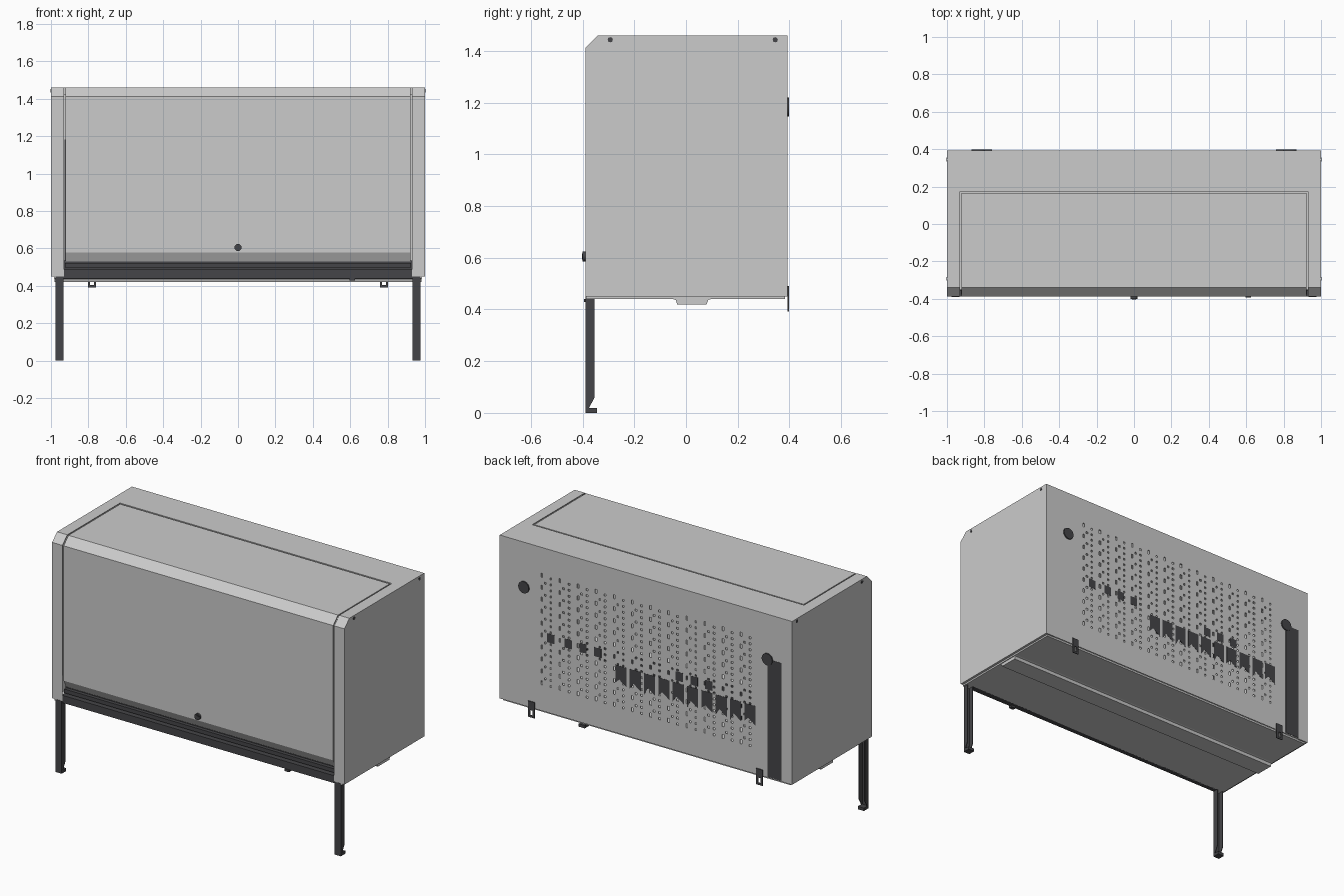
import bpy, bmesh
from mathutils import Matrix

if "Cube" in bpy.data.objects:
    bpy.data.objects.remove(bpy.data.objects["Cube"])

dark = bpy.data.materials.new("dark_grey")
dark.diffuse_color = (0.06, 0.06, 0.065, 1)
dark.use_nodes = True
dark.node_tree.nodes["Principled BSDF"].inputs["Base Color"].default_value = dark.diffuse_color


def finish(bm, name, thick=0, mat=None):
    if thick:
        bmesh.ops.recalc_face_normals(bm, faces=bm.faces)
    me = bpy.data.meshes.new(name)
    bm.to_mesh(me)
    bm.free()
    ob = bpy.data.objects.new(name, me)
    bpy.context.collection.objects.link(ob)
    if mat:
        me.materials.append(mat)
    if thick:
        m = ob.modifiers.new("thickness", 'SOLIDIFY')
        m.thickness = thick
        m.offset = -1
        m.use_even_offset = True
    return ob


def boxes(name, lims, mat=None):
    """One object from boxes given as (x0, x1, y0, y1, z0, z1)."""
    bm = bmesh.new()
    for x0, x1, y0, y1, z0, z1 in lims:
        bmesh.ops.create_cube(bm, size=1, matrix=Matrix.Translation(
            ((x0 + x1) / 2, (y0 + y1) / 2, (z0 + z1) / 2)) @ Matrix.Diagonal(
            (abs(x1 - x0), y1 - y0, z1 - z0, 1)))
    return finish(bm, name, mat=mat)


def prism(name, profiles, mat=None):
    """Closed y-z profiles extruded along x: list of (points, x0, x1)."""
    bm = bmesh.new()
    for pts, x0, x1 in profiles:
        f = bm.faces.new([bm.verts.new((x0, y, z)) for y, z in pts])
        r = bmesh.ops.extrude_face_region(bm, geom=[f], use_keep_orig=True)
        for v in r["geom"]:
            if isinstance(v, bmesh.types.BMVert):
                v.co.x = x1
    bmesh.ops.recalc_face_normals(bm, faces=bm.faces)
    return finish(bm, name, mat=mat)


def ribbon(pts, t):
    """Closed outline of an open y-z polyline, offset to its left by t."""
    from mathutils import Vector
    p = [Vector(q) for q in pts]
    n = [(b - a).normalized() for a, b in zip(p, p[1:])]
    n = [Vector((-d.y, d.x)) for d in n]
    inner = []
    for i, q in enumerate(p):
        a, b = n[max(i - 1, 0)], n[min(i, len(n) - 1)]
        m = (a + b) / (1 + a.dot(b))
        inner.append(q + m * t)
    return [tuple(q) for q in p] + [tuple(q) for q in reversed(inner)]


def disc(name, axis, loc, r, depth, mat=None, seg=20):
    bm = bmesh.new()
    rot = Matrix.Rotation(1.5707963, 4, 'X' if axis == 'Y' else 'Y')
    bmesh.ops.create_cone(bm, cap_ends=True, segments=seg, radius1=r, radius2=r,
                          depth=depth, matrix=Matrix.Translation(loc) @ rot)
    ob = finish(bm, name, mat=mat)
    bpy.context.view_layer.objects.active = ob
    ob.select_set(True)
    bpy.ops.object.shade_smooth_by_angle()
    ob.select_set(False)
    return ob


# side covers: end sheet with a folded skirt, plus legs, brackets and bolts
outline = [(-0.388, 0.45), (0.392, 0.45), (0.392, 1.46), (-0.34, 1.46), (-0.388, 1.413)]
leg_side = [(-0.388, 0.45), (-0.388, 0.0), (-0.375, 0.0), (-0.375, 0.02),
            (-0.353, 0.06), (-0.353, 0.45)]
for s, side in ((-1, "left"), (1, "right")):
    bm = bmesh.new()
    outer = [bm.verts.new((s, y, z)) for y, z in outline]
    inner = [bm.verts.new((s * 0.93, y, z)) for y, z in outline]
    bm.faces.new(outer if s > 0 else outer[::-1])
    for i in range(5):
        q = [outer[i], inner[i], inner[(i + 1) % 5], outer[(i + 1) % 5]]
        bm.faces.new(q if s > 0 else q[::-1])
    bm.normal_update()
    ob = finish(bm, side + "_side_cover")
    m = ob.modifiers.new("thickness", 'SOLIDIFY')
    m.thickness = 0.005

    prism(side + "_front_leg", [(leg_side, s * 0.934, s * 0.938),
                                (leg_side, s * 0.972, s * 0.976)], dark)
    boxes(side + "_leg_face", [(s * 0.934, s * 0.976, -0.389, -0.384, 0.0, 0.45)], dark)
    boxes(side + "_foot", [(s * 0.934, s * 0.976, -0.388, -0.345, 0.0, 0.018)], dark)

    x0, x1 = s * 0.758, s * 0.802
    boxes(side + "_wall_bracket", [
        (x0, x1, 0.393, 0.398, 0.437, 0.49), (x0, x1, 0.393, 0.398, 0.392, 0.405),
        (x0, x0 + s * 0.012, 0.393, 0.398, 0.405, 0.437),
        (x1 - s * 0.012, x1, 0.393, 0.398, 0.405, 0.437)], dark)
    for i, y in enumerate((-0.293, 0.345)):
        disc(f"{side}_bolt_{i}", 'X', (s * 0.9995, y, 1.443), 0.01, 0.004, dark, 12)
    disc(side + "_cable_grommet", 'Y', (s * 0.833, 0.393, 1.183), 0.036, 0.012, dark, 24)

# lid and front door in one folded sheet, its lower edge folded in as a grip
lid = [(0.166, 1.44), (0.166, 1.459), (-0.34, 1.459), (-0.387, 1.412),
       (-0.387, 0.578), (-0.362, 0.53)]
prism("lid_and_door", [(ribbon(lid, 0.006), -0.922, 0.922)])

# fixed rear strip of the top
top = [(0.392, 1.46), (0.175, 1.46), (0.175, 1.42)]
prism("rear_top_strip", [(ribbon(top, 0.006), -0.93, 0.93)])

# front rails below the door
boxes("door_stop_rail", [(-0.925, 0.925, -0.377, -0.355, 0.498, 0.522),
                         (-0.93, 0.93, -0.355, -0.35, 0.45, 0.535)], dark)
boxes("front_rail", [(-0.935, 0.935, -0.388, -0.35, 0.44, 0.486)], dark)

# floor with its stiffening channel
boxes("floor", [(-0.985, 0.985, -0.386, 0.383, 0.44, 0.452)])
prism("floor_channel", [([(-0.055, 0.441), (-0.04, 0.437), (-0.034, 0.42), (0.08, 0.42),
                          (0.086, 0.437), (0.1, 0.441)], -0.98, 0.98)])
boxes("latch_tab", [(0.595, 0.625, -0.394, -0.37, 0.428, 0.441)], dark)

# lock on the door
disc("lock", 'Y', (0, -0.392, 0.605), 0.019, 0.016, dark, 24)
disc("lock_core", 'Y', (0, -0.4, 0.605), 0.011, 0.006, dark, 16)

# perforated back panel: a fine grid with the hole cells removed
NX, NZ = 150, 82
bm = bmesh.new()
v = [[bm.verts.new((-0.93 + 1.86 * i / NX, 0.392, 0.45 + 1.01 * j / NZ))
      for j in range(NZ + 1)] for i in range(NX + 1)]


def is_hole(i, j):
    if not (15 <= i < 135 and 12 <= j < 70):
        return False
    a, b = (i - 15) % 10, (j - 12) % 6
    return (a == 2 and b in (1, 4)) or (a == 7 and b in (1, 2)) or (a == 5 and b == 4)


for i in range(NX):
    for j in range(NZ):
        if not is_hole(i, j):
            bm.faces.new((v[i][j], v[i][j + 1], v[i + 1][j + 1], v[i + 1][j]))
bmesh.ops.delete(bm, geom=[q for q in bm.verts if not q.link_faces], context='VERTS')
bm.normal_update()
ob = finish(bm, "pegboard_back")
m = ob.modifiers.new("thickness", 'SOLIDIFY')
m.thickness = 0.005

# hanger plates set in the pegboard, and the cable cover strip
for k in range(10):
    x, h = 0.17 - k * 0.098, 0.012 * (k % 3)
    bm = bmesh.new()
    pts = [(-0.038, 0.87), (0.038, 0.87), (0.038, 0.76 - h), (0.012, 0.785), (-0.038, 0.75)]
    f = bm.faces.new([bm.verts.new((x + a, 0.386, z)) for a, z in pts])
    r = bmesh.ops.extrude_face_region(bm, geom=[f], use_keep_orig=True)
    for g in r["geom"]:
        if isinstance(g, bmesh.types.BMVert):
            g.co.y = 0.393
    bmesh.ops.recalc_face_normals(bm, faces=bm.faces)
    finish(bm, f"tool_hanger_{k}", mat=dark)
for k, x in enumerate((0.65, 0.53, 0.43, 0.33, -0.23, -0.33, -0.43)):
    boxes(f"hook_plate_{k}", [(x - 0.025, x + 0.025, 0.386, 0.393, 0.885, 0.94)], dark)
boxes("cable_cover", [(-0.928, -0.832, 0.386, 0.3935, 0.455, 1.183)], dark)
